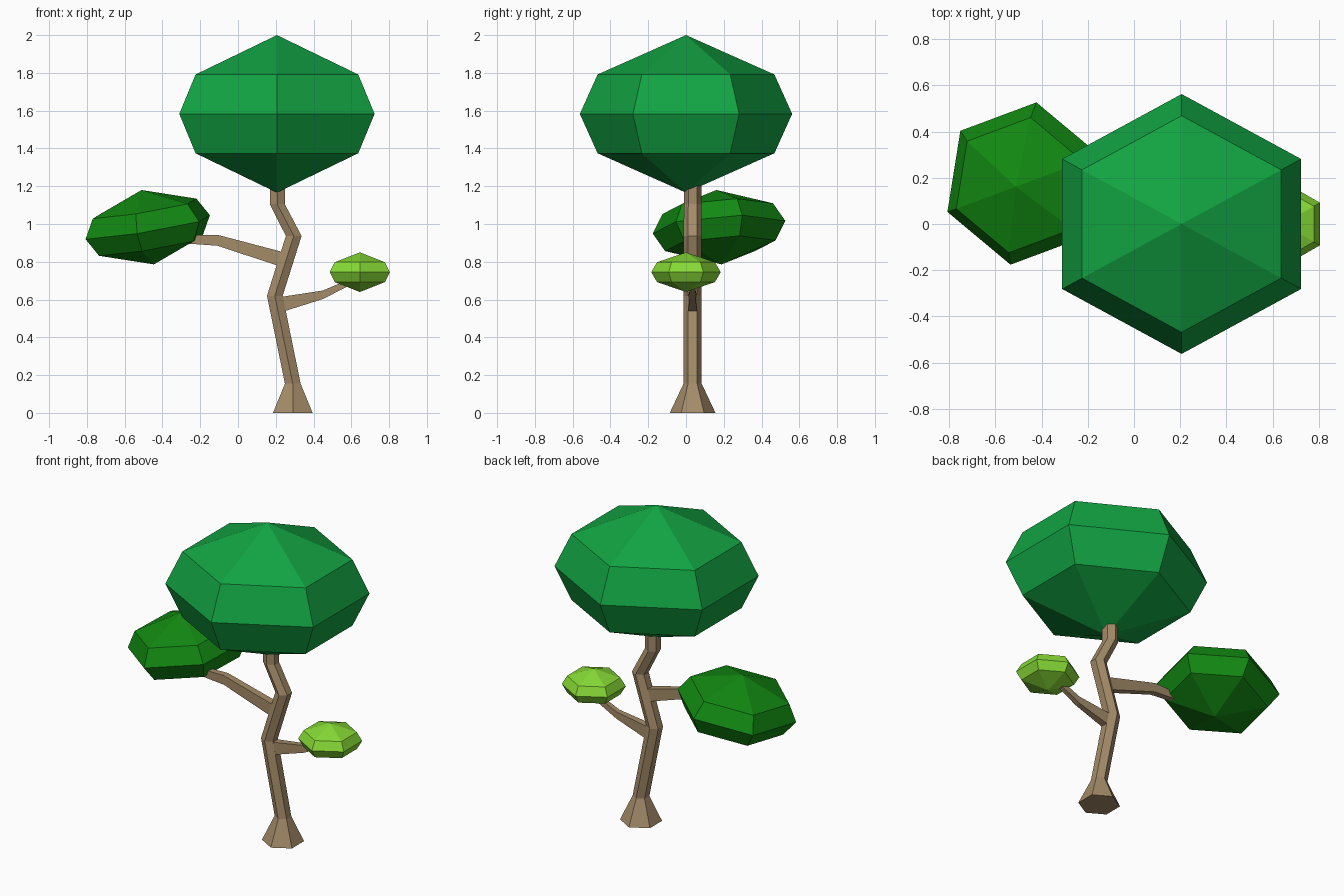
import bpy, bmesh
from math import cos, sin, radians
from mathutils import Vector

if "Cube" in bpy.data.objects:
    bpy.data.objects.remove(bpy.data.objects["Cube"])


def material(name, rgb):
    m = bpy.data.materials.new(name)
    m.diffuse_color = (*rgb, 1)
    m.use_nodes = True
    m.node_tree.nodes["Principled BSDF"].inputs["Base Color"].default_value = m.diffuse_color
    return m


bark = material("bark", (0.37, 0.26, 0.14))
deep_green = material("deep_green", (0.006, 0.37, 0.055))
mid_green = material("mid_green", (0.006, 0.25, 0.006))
lime = material("lime", (0.24, 0.70, 0.036))


def loft(name, rings, mat):
    """Bridge successive rings of points and close both ends; a one-point ring is a tip."""
    bm = bmesh.new()
    rows = [[bm.verts.new(p) for p in ring] for ring in rings]
    for a, b in zip(rows, rows[1:]):
        n = max(len(a), len(b))
        for i in range(n):
            j = (i + 1) % n
            quad = [a[i % len(a)], a[j % len(a)], b[j % len(b)], b[i % len(b)]]
            bm.faces.new(list(dict.fromkeys(quad)))
    for end in (rows[0], rows[-1]):
        if len(end) > 2:
            bm.faces.new(end)
    bmesh.ops.recalc_face_normals(bm, faces=bm.faces)
    mesh = bpy.data.meshes.new(name)
    bm.to_mesh(mesh)
    bm.free()
    mesh.materials.append(mat)
    obj = bpy.data.objects.new(name, mesh)
    bpy.context.collection.objects.link(obj)
    return obj


def hexagon(x, y, z, rx, ry, start=90):
    angles = [radians(start + 60 * i) for i in range(6)]
    return [(x + rx * cos(a), y + ry * sin(a), z) for a in angles]


def crown(name, centre, rx, ry, half_height, mat, start=90, up=(0, 0, 1)):
    """Six-sided faceted leaf ball, optionally tilted towards 'up'."""
    profile = [(-1, 0), (-0.5, 0.833), (0, 1), (0.5, 0.833), (1, 0)]
    rings = []
    for h, r in profile:
        z = h * half_height
        rings.append(hexagon(0, 0, z, rx * r, ry * r, start) if r else [(0, 0, z)])
    obj = loft(name, rings, mat)
    obj.location = centre
    obj.rotation_mode = 'QUATERNION'
    obj.rotation_quaternion = Vector((0, 0, 1)).rotation_difference(Vector(up))
    return obj


def branch(name, sections):
    """Square-section limb; each section is (x, low z, high z, half depth)."""
    y = 0.035
    rings = [[(x, y - d, lo), (x, y + d, lo), (x, y + d, hi), (x, y - d, hi)]
             for x, lo, hi, d in sections]
    return loft(name, rings, bark)


# Crooked trunk with flared foot: x, z, radius
path = [(0.29, 0, 0.121), (0.29, 0.155, 0.048), (0.195, 0.62, 0.048),
        (0.295, 0.937, 0.048), (0.208, 1.105, 0.046), (0.208, 1.22, 0.046)]
loft("trunk", [hexagon(x, 0.035, z, r, r) for x, z, r in path], bark)

# Limbs
branch("left_branch", [(0.225, 0.775, 0.855, 0.024), (-0.11, 0.885, 0.943, 0.021),
                       (-0.32, 0.9, 0.94, 0.017)])
branch("right_branch", [(0.235, 0.535, 0.615, 0.024), (0.45, 0.603, 0.648, 0.016),
                        (0.63, 0.695, 0.725, 0.014)])

# Leaf crowns
crown("main_crown", (0.206, 0, 1.583), 0.597, 0.562, 0.417, deep_green)
crown("left_crown", (-0.478, 0.175, 0.983), 0.357, 0.357, 0.2, mid_green,
      start=80.5, up=(-0.167, -0.07, 1))
crown("right_crown", (0.645, 0, 0.745), 0.184, 0.184, 0.105, lime)
